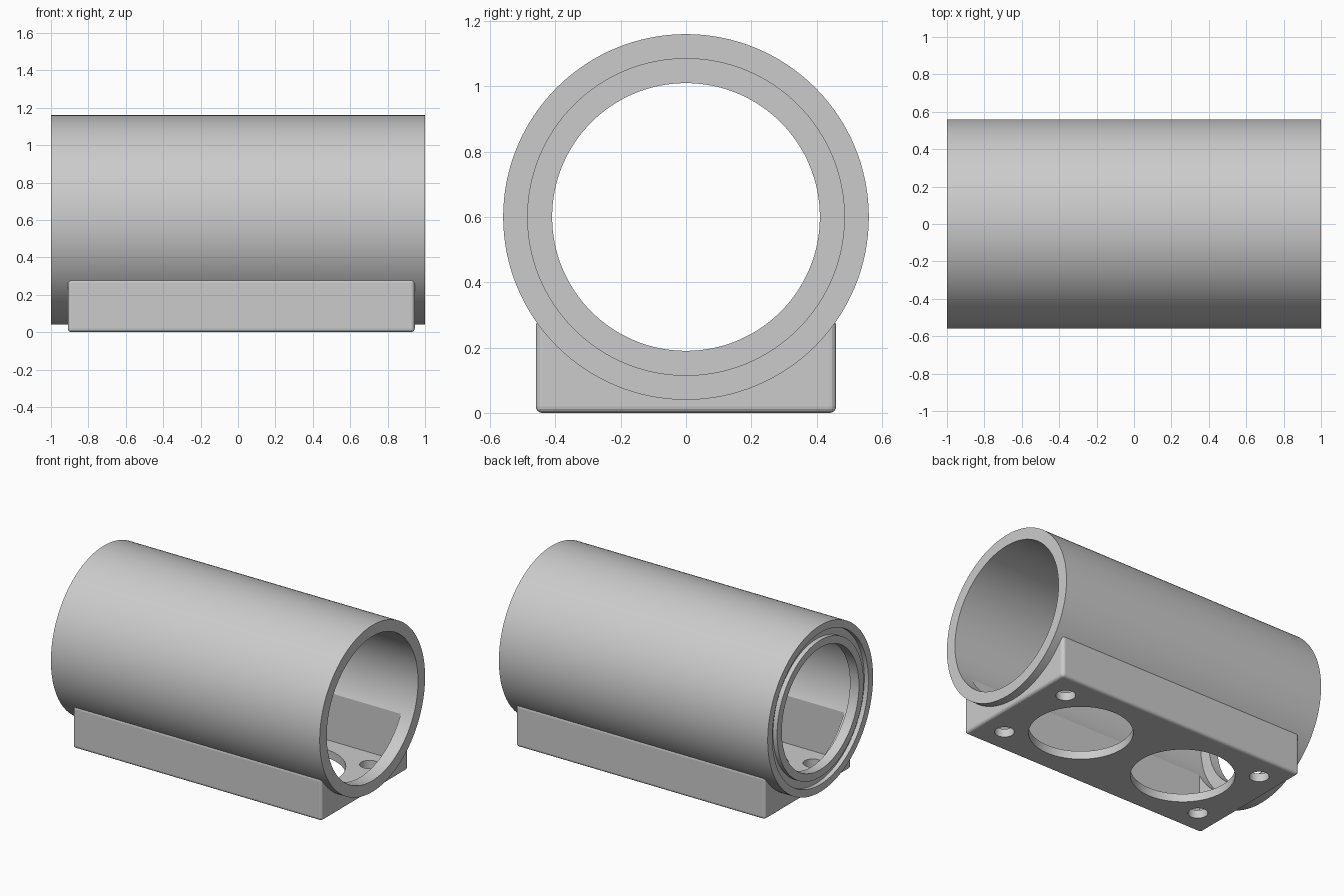
import bpy
import bmesh
from math import pi, radians
from mathutils import Matrix, Vector

cube = bpy.data.objects.get("Cube")
if cube:
    bpy.data.objects.remove(cube, do_unlink=True)

AXIS_Z = 0.6          # height of the tube axis
BASE_X = 0.0175       # centre of the base along the tube

grey = bpy.data.materials.new("light_grey")
grey.use_nodes = True
grey.diffuse_color = (0.6, 0.6, 0.6, 1)
grey.node_tree.nodes["Principled BSDF"].inputs["Base Color"].default_value = (0.6, 0.6, 0.6, 1)


def finish(name, bm):
    bmesh.ops.recalc_face_normals(bm, faces=bm.faces)
    mesh = bpy.data.meshes.new(name)
    bm.to_mesh(mesh)
    bm.free()
    mesh.materials.append(grey)
    obj = bpy.data.objects.new(name, mesh)
    bpy.context.collection.objects.link(obj)
    return obj


def box(name, low, high, bevel=0):
    low, high = Vector(low), Vector(high)
    bm = bmesh.new()
    matrix = Matrix.Translation((low + high) / 2) @ Matrix.Diagonal((*(high - low), 1))
    bmesh.ops.create_cube(bm, size=1, matrix=matrix)
    if bevel:
        bmesh.ops.bevel(bm, geom=bm.edges[:], offset=bevel, segments=4,
                        profile=0.5, affect='EDGES')
    return finish(name, bm)


def cylinder(name, radius, depth, centre, segments, along_x=False):
    bm = bmesh.new()
    matrix = Matrix.Translation(centre)
    if along_x:
        matrix = matrix @ Matrix.Rotation(pi / 2, 4, 'Y')
    bmesh.ops.create_cone(bm, cap_ends=True, segments=segments, radius1=radius,
                          radius2=radius, depth=depth, matrix=matrix)
    return finish(name, bm)


def lathe(name, profile, segments=128):
    """Turn a closed (x, radius) profile about the tube axis."""
    bm = bmesh.new()
    verts = [bm.verts.new((x, 0, AXIS_Z + r)) for x, r in profile]
    edges = [bm.edges.new((verts[i - 1], v)) for i, v in enumerate(verts)]
    bmesh.ops.spin(bm, geom=verts + edges, cent=(0, 0, AXIS_Z), axis=(1, 0, 0),
                   angle=2 * pi, steps=segments, use_merge=False)
    bmesh.ops.remove_doubles(bm, verts=bm.verts, dist=0.0001)
    return finish(name, bm)


def combine(target, tool, operation):
    tool.hide_render = True
    mod = target.modifiers.new(operation.lower(), 'BOOLEAN')
    mod.operation, mod.solver, mod.object = operation, 'EXACT', tool
    bpy.ops.object.select_all(action='DESELECT')
    bpy.context.view_layer.objects.active = target
    target.select_set(True)
    bpy.ops.object.modifier_apply(modifier=mod.name)
    bpy.data.objects.remove(tool, do_unlink=True)


# Tube with an inner lip and a ring groove in its right end
housing = lathe("tube_housing", [
    (-1, 0.41), (-1, 0.46), (-0.97, 0.46), (-0.97, 0.51), (-1, 0.51),
    (-1, 0.56), (1, 0.56), (1, 0.485), (-0.933, 0.485), (-0.933, 0.41)])

# Rounded mounting base, hollowed so that it stays clear of the bore
base = box("base", (-0.91, -0.46, 0), (0.945, 0.46, 0.285), bevel=0.02)
combine(base, cylinder("clearance", 0.52, 3, (0, 0, AXIS_Z), 128, along_x=True), 'DIFFERENCE')
combine(housing, base, 'UNION')

# Pocket inside the base, open to the bore
combine(housing, box("pocket", (-0.875, -0.43, 0.055), (0.91, 0.43, 0.5)), 'DIFFERENCE')

# Two large openings and four screw holes through the floor
for side in (-1, 1):
    combine(housing, cylinder("opening", 0.315, 0.3, (BASE_X + side * 0.4, 0, 0), 96), 'DIFFERENCE')
    for y in (-0.287, 0.287):
        combine(housing, cylinder("screw_hole", 0.06, 0.3, (BASE_X + side * 0.76, y, 0), 48), 'DIFFERENCE')

bpy.ops.object.shade_smooth_by_angle(angle=radians(10))
